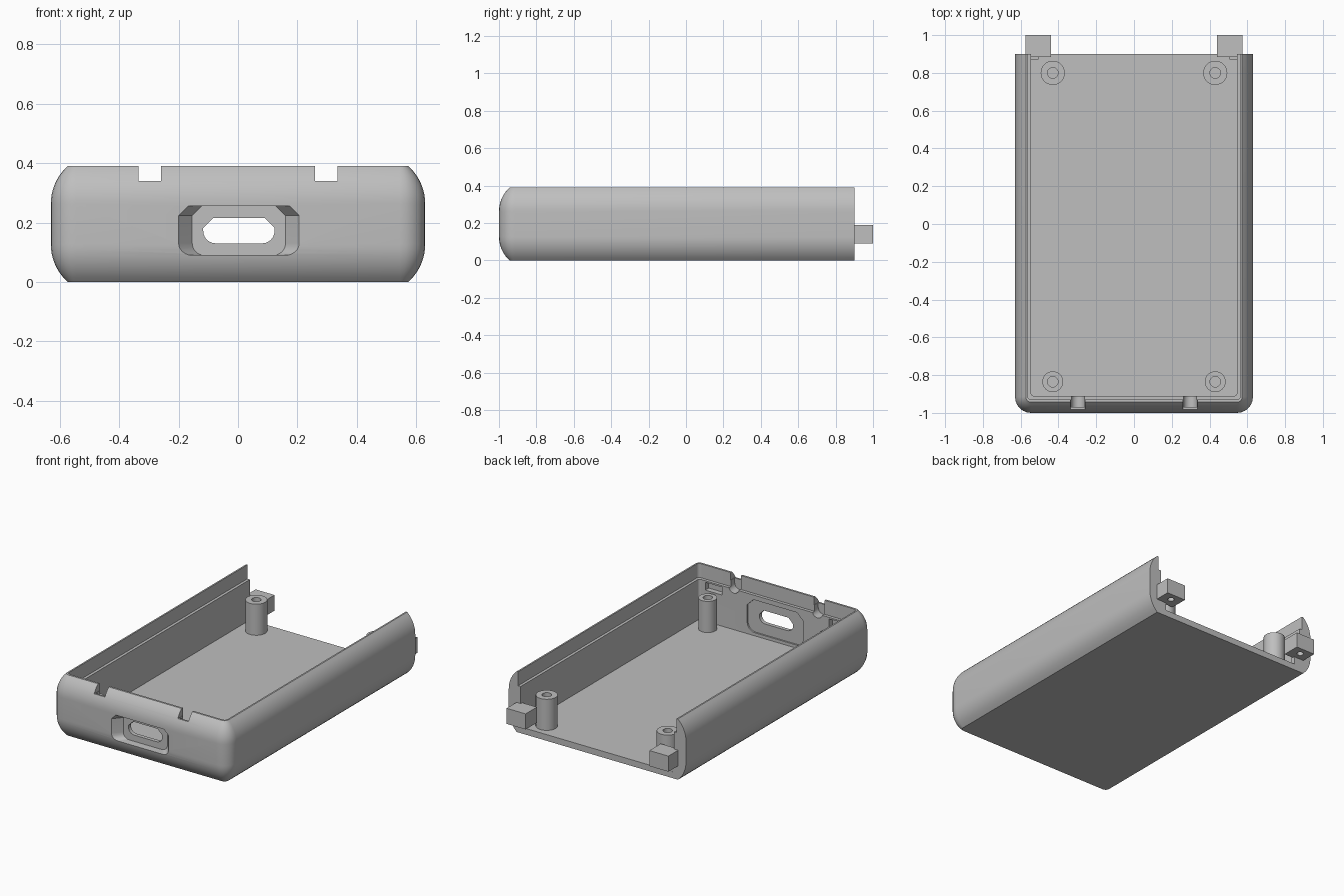
import bpy, bmesh, math
from mathutils import Vector

cube = bpy.data.objects.get("Cube")
if cube:
    bpy.data.objects.remove(cube, do_unlink=True)

grey = bpy.data.materials.new("plain grey")
grey.use_nodes = True
colour = (0.52, 0.52, 0.52, 1)
grey.diffuse_color = colour
grey.node_tree.nodes["Principled BSDF"].inputs["Base Color"].default_value = colour

FLOOR, TOP, BACK = 0.04, 0.39, 0.9


def loft(name, rings):
    """Skin matching closed rings and cap both ends."""
    bm = bmesh.new()
    loops = [[bm.verts.new(p) for p in ring] for ring in rings]
    n = len(loops[0])
    for a, b in zip(loops, loops[1:]):
        for i in range(n):
            j = (i + 1) % n
            bm.faces.new((a[i], a[j], b[j], b[i]))
    bm.faces.new(loops[0])
    bm.faces.new(loops[-1])
    bmesh.ops.recalc_face_normals(bm, faces=bm.faces)
    mesh = bpy.data.meshes.new(name)
    bm.to_mesh(mesh)
    bm.free()
    mesh.materials.append(grey)
    obj = bpy.data.objects.new(name, mesh)
    bpy.context.collection.objects.link(obj)
    return obj


def box(name, x, y, z):
    return loft(name, [[(x[0], y[0], h), (x[1], y[0], h), (x[1], y[1], h), (x[0], y[1], h)] for h in z])


def circle(cx, cy, z, r, n=32):
    return [(cx + r * math.cos(math.tau * i / n), cy + r * math.sin(math.tau * i / n), z) for i in range(n)]


def cut(target, cutter):
    mod = target.modifiers.new("cut", 'BOOLEAN')
    mod.operation, mod.solver, mod.object = 'DIFFERENCE', 'EXACT', cutter
    bpy.context.view_layer.objects.active = target
    bpy.ops.object.modifier_apply(modifier=mod.name)
    bpy.data.objects.remove(cutter, do_unlink=True)


def smooth(obj):
    bpy.ops.object.select_all(action='DESELECT')
    obj.select_set(True)
    bpy.context.view_layer.objects.active = obj
    bpy.ops.object.shade_smooth_by_angle(angle=math.radians(30))


def tray_outline(half, front, back, radius, z, n=6):
    """Plan outline with square back and two rounded front corners."""
    pts = [(half, back, z), (-half, back, z)]
    for sx, start in ((-1, math.pi), (1, 1.5 * math.pi)):
        for i in range(n + 1):
            a = start + i * math.pi / 2 / n
            pts.append((sx * (half - radius) + radius * math.cos(a),
                        front + radius + radius * math.sin(a), z))
    return pts


def port_outline(half, z0, z1, corner, y, cx=0.003, n=6):
    """Port section: chamfered top corners, rounded bottom corners."""
    pts = [(cx + half, y, z1 - corner), (cx + half - corner, y, z1),
           (cx - half + corner, y, z1), (cx - half, y, z1 - corner)]
    r = corner * 1.25
    for sx, start in ((-1, math.pi), (1, 1.5 * math.pi)):
        for i in range(n + 1):
            a = start + i * math.pi / 2 / n
            pts.append((cx + sx * (half - r) + r * math.cos(a), y, z0 + r + r * math.sin(a)))
    return pts


# Outer body with bulging sides
RADIUS, RISE, STEPS = 0.17, 0.127, 8
levels = []
for k in range(STEPS + 1):
    h = RISE * (1 - k / STEPS)
    levels.append((RISE - h, RADIUS - math.sqrt(RADIUS ** 2 - h ** 2)))
levels += [(TOP - z, d) for z, d in reversed(levels)]
shell = loft("tray_shell", [tray_outline(0.63 - d, -1 + d, BACK, 0.085 - d, z) for z, d in levels])

# Main cavity and the stepped lip around the rim
cut(shell, loft("cavity", [tray_outline(0.545, -0.91, 1.2, 0.015, z) for z in (FLOOR, 0.6)]))
cut(shell, loft("lip", [tray_outline(0.563, -0.93, 1.2, 0.02, z) for z in (0.3, 0.6)]))

# Port: flared outer pocket, through slot and inner relief
cut(shell, loft("port_pocket", [port_outline(w, 0.09, 0.255, 0.032, y)
                                for w, y in ((0.22, -1.02), (0.203, -1.0), (0.157, -0.945))]))
cut(shell, loft("port_slot", [port_outline(0.12, 0.13, 0.215, 0.033, y) for y in (-1.1, -0.8)]))
cut(shell, loft("port_relief", [port_outline(0.2, 0.06, 0.27, 0.045, y) for y in (-0.92, -0.85)]))

# Rim notches with rounded inner seats, and catch pockets beside them
for side in (-1, 1):
    cx = side * 0.297
    cut(shell, box("notch", (cx - 0.038, cx + 0.038), (-1.1, -0.85), (0.34, 0.6)))
    seat = []
    for y in (-0.97, -0.85):
        ring = [(cx + 0.036, y, 0.6), (cx - 0.036, y, 0.6)]
        ring += [(cx + 0.036 * math.cos(a), y, 0.31 + 0.036 * math.sin(a))
                 for a in (math.pi * (1 + i / 10) for i in range(11))]
        seat.append(ring)
    cut(shell, loft("notch_seat", seat))
    xs = sorted((side * 0.38, side * 0.5))
    cut(shell, box("catch_pocket", xs, (-0.945, -0.85), (0.24, 0.29)))
smooth(shell)

# Screw posts, rear tabs and tab ribs
for side, label in ((-1, "right"), (1, "left")):
    for y, r, end in ((0.8, 0.064, "rear"), (-0.835, 0.055, "front")):
        x = side * 0.43
        post = loft(f"{end}_{label}_post",
                    [circle(x, y, z, q) for z, q in
                     ((FLOOR - 0.01, r), (0.24, r), (0.24, 0.028), (0.07, 0.028))])
        smooth(post)
    xs = sorted((side * 0.44, side * 0.575))
    tab = box(f"{label}_tab", xs, (0.885, 1.0), (0.09, 0.19))
    cut(tab, loft("tab_hole", [circle(side * 0.507, 0.95, z, 0.02, 20) for z in (0.0, 0.16)]))
    smooth(tab)
    box(f"{label}_tab_rib", sorted((side * 0.505, side * 0.56)), (0.87, 0.899), (FLOOR - 0.01, 0.12))
